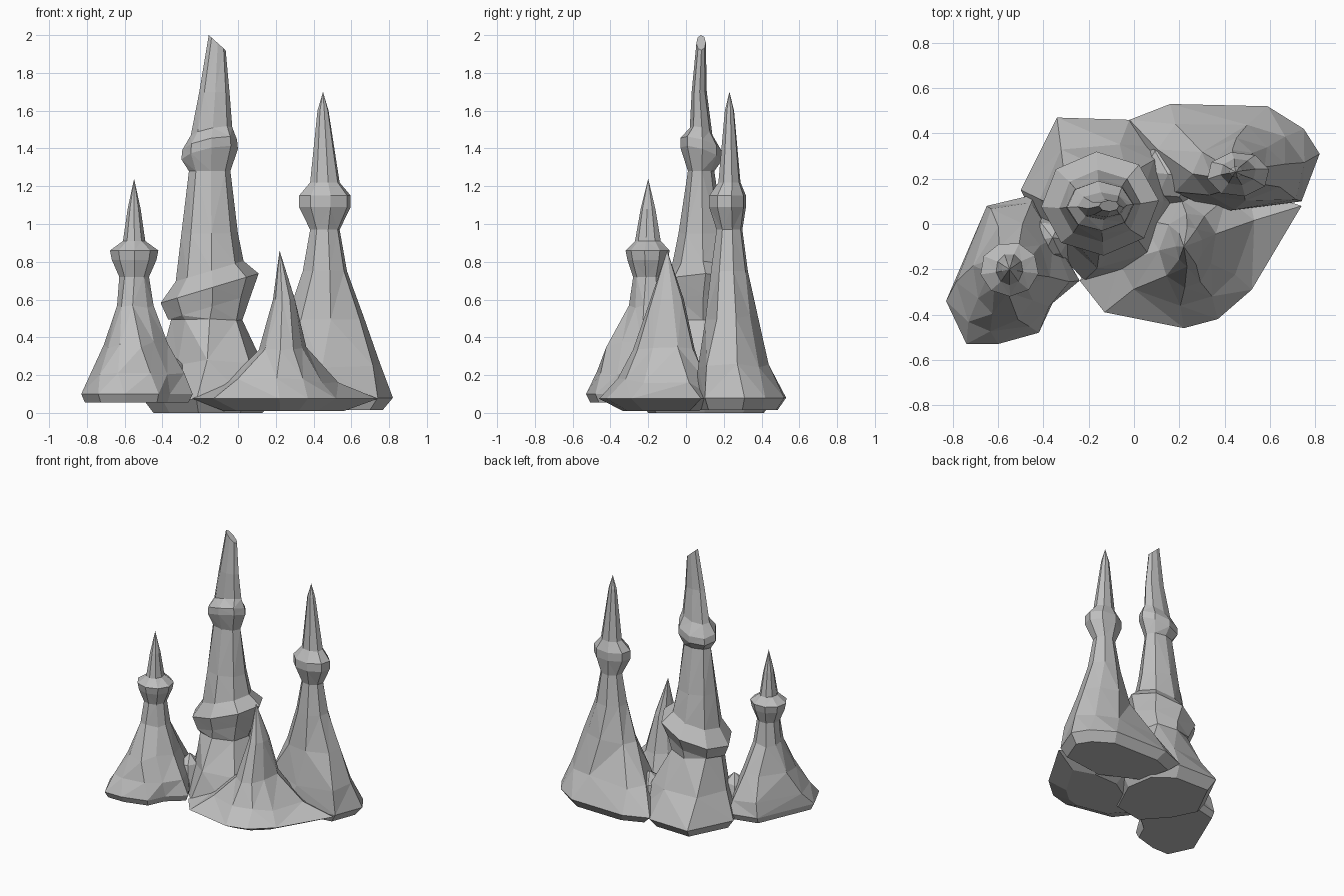
import bpy, bmesh, math, random
from mathutils import Vector

random.seed(4)
if "Cube" in bpy.data.objects:
    bpy.data.objects.remove(bpy.data.objects["Cube"], do_unlink=True)

# One flat stone colour
stone = bpy.data.materials.new("grey_stone")
stone.use_nodes = True
grey = (.52, .52, .52, 1)
stone.diffuse_color = grey
shader = stone.node_tree.nodes["Principled BSDF"]
shader.inputs["Base Color"].default_value = grey
shader.inputs["Roughness"].default_value = .9


def ring(z, width=0, depth=0, dx=0, dy=0, tilt=0, lean=0, spread=0, rough=0):
    """One level: half width and depth, shift, slope, share of the base outline."""
    return dict(z=z, width=width, depth=depth, dx=dx, dy=dy,
                tilt=tilt, lean=lean, spread=spread, rough=rough)


def outline_foot(height, top, shrink):
    """Undercut bottom and the full outline above it."""
    return [ring(height, spread=shrink), ring(top, spread=1)]


def place_point(level, angle, axis, corner):
    """Blend an ellipse point with the matching base corner."""
    centre = Vector((axis[0] + level["dx"], axis[1] + level["dy"]))
    offset = Vector((level["width"] * math.cos(angle), level["depth"] * math.sin(angle)))
    flat = (centre + offset).lerp(corner, level["spread"])
    wobble = level["rough"]
    flat += Vector((random.uniform(-wobble, wobble), random.uniform(-wobble, wobble)))
    slope = level["tilt"] * offset.x + level["lean"] * offset.y
    height = level["z"] + slope + random.uniform(-wobble, wobble)
    return Vector((flat.x, flat.y, height))


def loft(name, axis, outline, levels):
    """Stack the levels over the base outline as a faceted rock."""
    corners = [Vector(point) for point in outline]
    count = len(corners)
    start = corners[0] - Vector(axis)
    first = math.atan2(start.y, start.x)
    angles = [first + math.tau * index / count for index in range(count)]
    mesh_builder = bmesh.new()
    rows = []
    for level in levels:
        row = []
        for angle, corner in zip(angles, corners):
            row.append(mesh_builder.verts.new(place_point(level, angle, axis, corner)))
        rows.append(row)
    for lower, upper in zip(rows, rows[1:]):
        for index in range(count):
            after = (index + 1) % count
            mesh_builder.faces.new((lower[index], lower[after], upper[after], upper[index]))
    mesh_builder.faces.new(list(reversed(rows[0])))
    mesh_builder.faces.new(rows[-1])
    bmesh.ops.remove_doubles(mesh_builder, verts=mesh_builder.verts[:], dist=.001)
    bmesh.ops.triangulate(mesh_builder, faces=mesh_builder.faces[:], quad_method="SHORT_EDGE")
    bmesh.ops.recalc_face_normals(mesh_builder, faces=mesh_builder.faces[:])
    mesh = bpy.data.meshes.new(name)
    mesh_builder.to_mesh(mesh)
    mesh_builder.free()
    mesh.materials.append(stone)
    rock = bpy.data.objects.new(name, mesh)
    bpy.context.scene.collection.objects.link(rock)


# Tallest tower with two sloping collars
loft("main_tower", (-.15, .08),
     [(.18, .1), (.14, .34), (-.02, .46), (-.34, .47), (-.5, .15),
      (-.4, -.05), (-.22, -.25), (.04, -.2)],
     outline_foot(0, .07, .85) + [
         ring(.27, width=.24, depth=.22, dx=.04, spread=.4, rough=.02),
         ring(.5, width=.19, depth=.17, dx=-.01, rough=.01),
         ring(.56, width=.22, depth=.19, tilt=.3),
         ring(.66, width=.26, depth=.23, dy=.01, tilt=.3),
         ring(.75, width=.18, depth=.16, tilt=.3),
         ring(.95, width=.15, depth=.12),
         ring(1.28, width=.11, depth=.07),
         ring(1.37, width=.15, depth=.11, tilt=.2, lean=-.3),
         ring(1.42, width=.145, depth=.11, tilt=.2, lean=-.3),
         ring(1.49, width=.11, depth=.06, dx=.01, tilt=.2, lean=-.3),
         ring(1.7, width=.08, depth=.04, dx=.025, dy=-.01),
         ring(1.96, width=.045, depth=.025, dx=.04, tilt=-.9)])

# Small tower on the model's right
loft("right_tower", (-.55, -.2),
     [(-.24, -.25), (-.36, -.04), (-.44, .13), (-.65, .08), (-.83, -.34),
      (-.74, -.53), (-.6, -.53), (-.42, -.48), (-.36, -.35)],
     outline_foot(.055, .1, .93) + [
         ring(.2, width=.2, depth=.2, spread=.7, rough=.015),
         ring(.36, width=.15, depth=.17, dy=-.02, spread=.25, rough=.02),
         ring(.56, width=.1, depth=.1, rough=.01),
         ring(.72, width=.08, depth=.08),
         ring(.81, width=.12, depth=.11),
         ring(.86, width=.13, depth=.12),
         ring(.91, width=.06, depth=.07),
         ring(1.08, width=.035, depth=.04),
         ring(1.24)])

# Slender tower on the model's left
loft("left_tower", (.46, .23),
     [(.82, .31), (.75, .42), (.59, .52), (.16, .53), (-.02, .46),
      (.06, .2), (.37, .05), (.74, .1)],
     outline_foot(.015, .08, .85) + [
         ring(.25, width=.26, depth=.16, spread=.5, rough=.02),
         ring(.5, width=.18, depth=.13, dx=.01, spread=.1, rough=.015),
         ring(.75, width=.12, depth=.1),
         ring(.97, width=.08, depth=.07),
         ring(1.09, width=.14, depth=.1, dy=-.01),
         ring(1.15, width=.14, depth=.1, dy=-.01),
         ring(1.22, width=.08, depth=.06),
         ring(1.6, width=.03, depth=.025, dx=-.01),
         ring(1.7, dx=-.01)])

# Leaning spire on the broad front apron
loft("front_spire", (.23, -.1),
     [(.74, .08), (.5, .16), (.2, .15), (-.04, .0), (-.24, -.25),
      (-.13, -.39), (.22, -.46), (.37, -.42), (.52, -.29)],
     outline_foot(.01, .075, .65) + [
         ring(.17, width=.18, depth=.19, spread=.4, rough=.015),
         ring(.34, width=.1, depth=.16, dx=.01, dy=-.01, spread=.06, rough=.01),
         ring(.6, width=.06, depth=.09, dx=.015),
         ring(.86, dx=-.01)])

# Low saddles that join the towers
saddles = {
    "middle_saddle": ((.15, .22), .3, .18),
    "side_saddle": ((-.36, -.06), .32, .13),
    "front_saddle": ((.02, -.12), .2, .15),
}
for name, (spot, height, size) in saddles.items():
    base = [(spot[0] + size * math.cos(math.tau * step / 6),
             spot[1] + size * math.sin(math.tau * step / 6)) for step in range(6)]
    loft(name, spot, base, [
        ring(.08, spread=1),
        ring(height * .8, width=size * .6, depth=size * .6, rough=.015),
        ring(height)])
